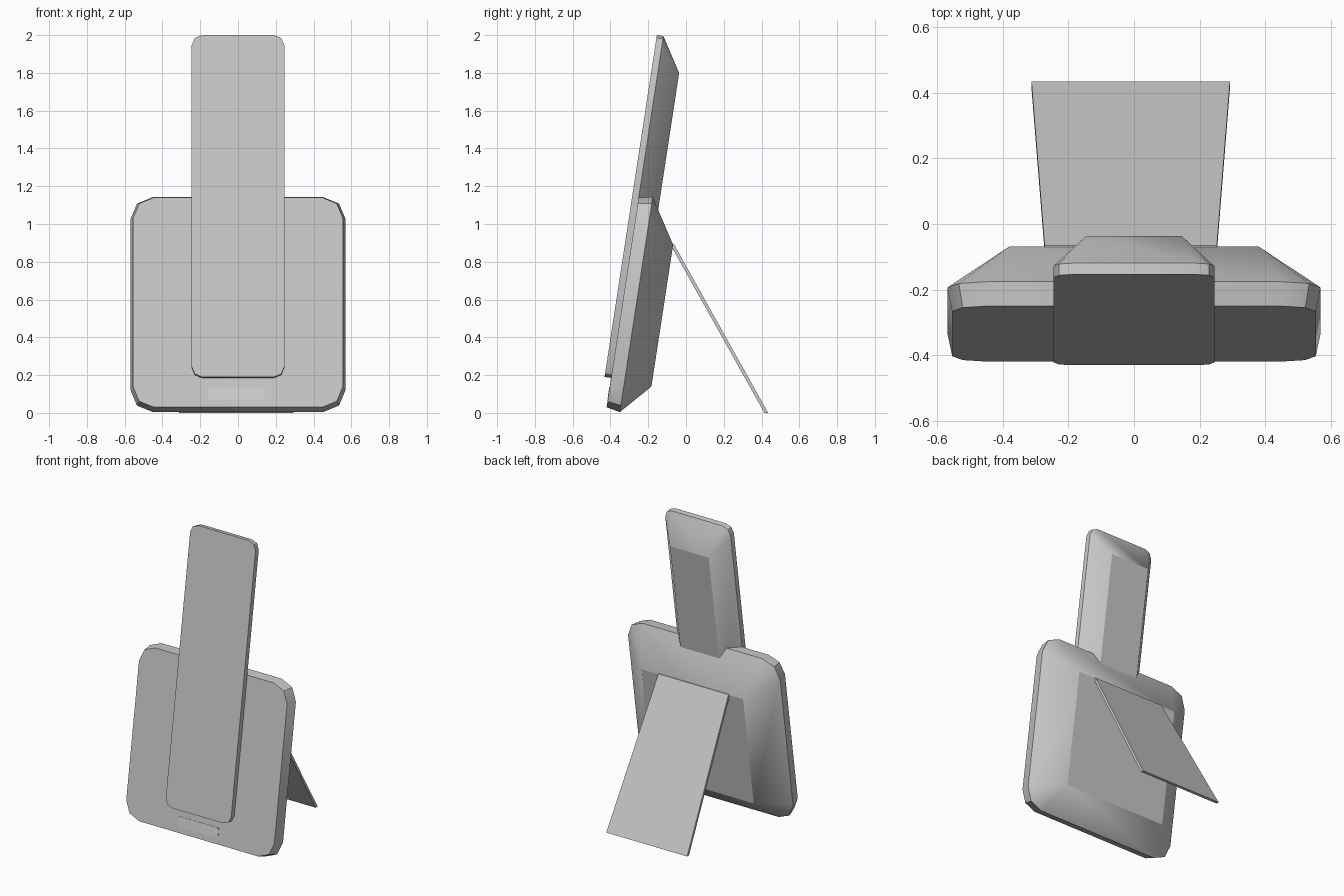
import bpy
import bmesh
import math
from mathutils import Matrix, Vector

cube = bpy.data.objects.get("Cube")
if cube:
    bpy.data.objects.remove(cube, do_unlink=True)

# The body and handset lean back together
LEAN = Matrix.Rotation(math.radians(-8.7), 4, "X")


def material(name, value):
    mat = bpy.data.materials.new(name)
    mat.use_nodes = True
    color = (value, value, value, 1)
    mat.diffuse_color = color
    bsdf = mat.node_tree.nodes["Principled BSDF"]
    bsdf.inputs["Base Color"].default_value = color
    bsdf.inputs["Roughness"].default_value = 0.6
    return mat


def rounded_ring(depth, half_width, bottom, top, radius):
    """Upright rounded rectangle with two-segment corners."""
    points = []
    corners = [(1, top, 0), (-1, top, 90), (-1, bottom, 180), (1, bottom, 270)]
    for side, height, start in corners:
        cx = side * (half_width - radius)
        cz = height - radius if height == top else height + radius
        for step in range(3):
            a = math.radians(start + 45 * step)
            points.append(Vector((cx + radius * math.cos(a), depth,
                                  cz + radius * math.sin(a))))
    return points


def loft(name, rings, mat, transform=Matrix(), smooth=True):
    """Skin a stack of equal rings and cap both ends."""
    bm = bmesh.new()
    loops = [[bm.verts.new(transform @ Vector(p)) for p in ring] for ring in rings]
    for a, b in zip(loops, loops[1:]):
        for i in range(len(a)):
            j = (i + 1) % len(a)
            bm.faces.new((a[i], a[j], b[j], b[i]))
    bm.faces.new(loops[0])
    bm.faces.new(loops[-1])
    bmesh.ops.remove_doubles(bm, verts=bm.verts, dist=0.0005)
    bmesh.ops.recalc_face_normals(bm, faces=bm.faces)
    mesh = bpy.data.meshes.new(name)
    bm.to_mesh(mesh)
    bm.free()
    mesh.materials.append(mat)
    if smooth:
        mesh.shade_smooth()
        mesh.set_sharp_from_angle(angle=math.radians(30))
    obj = bpy.data.objects.new(name, mesh)
    bpy.context.collection.objects.link(obj)
    return obj


grey = material("mid grey", 0.58)
pale = material("pale grey", 0.64)

# Square body: thin rim, then a wide bevel to a square back panel
loft("body", [
    rounded_ring(-0.42, 0.555, -0.034, 1.089, 0.11),
    rounded_ring(-0.347, 0.57, -0.049, 1.103, 0.12),
    rounded_ring(-0.202, 0.38, 0.11, 0.87, 0),
], grey, LEAN)

# Tall handset set into the front of the body
loft("handset", [
    rounded_ring(-0.455, 0.245, 0.123, 1.954, 0.055),
    rounded_ring(-0.42, 0.245, 0.123, 1.954, 0.055),
    rounded_ring(-0.308, 0.145, 0.30, 1.773, 0),
], grey, LEAN)

# Small plate below the handset
loft("front_plate", [
    [(x, depth, z) for x, z in
     ((-0.16, 0.007), (0.14, 0.007), (0.14, 0.072), (-0.16, 0.072))]
    for depth in (-0.422, -0.415)
], pale, LEAN, smooth=False)

# Rear prop, wider at the foot
loft("rear_stand", [
    [(center - half, y0, z), (center + half, y0, z),
     (center + half, y1, z), (center - half, y1, z)]
    for center, half, y0, y1, z in
    ((-0.01, 0.303, 0.415, 0.435, 0.0), (-0.01, 0.263, -0.085, -0.065, 0.895))
], grey, smooth=False)
